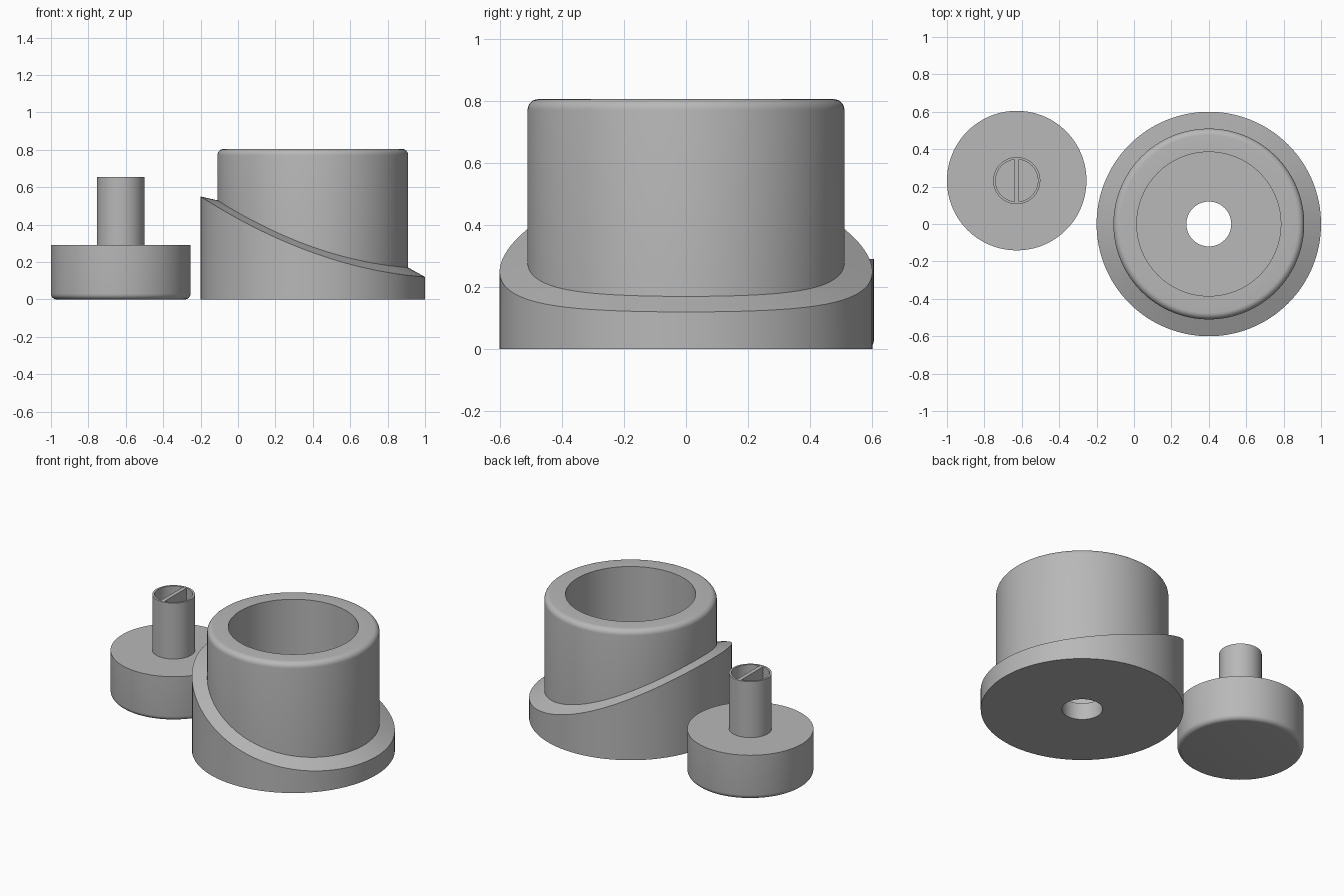
import bpy, bmesh, math

SEGMENTS = 128

cube = bpy.data.objects.get("Cube")
if cube:
    bpy.data.objects.remove(cube, do_unlink=True)

# Single plain grey for every part
grey = bpy.data.materials.new("plain grey")
grey.use_nodes = True
colour = (0.48, 0.48, 0.48, 1)
grey.diffuse_color = colour
grey.node_tree.nodes["Principled BSDF"].inputs["Base Color"].default_value = colour


def finish(bm, name, location):
    bmesh.ops.remove_doubles(bm, verts=bm.verts, dist=1e-5)
    bmesh.ops.recalc_face_normals(bm, faces=bm.faces)
    mesh = bpy.data.meshes.new(name)
    bm.to_mesh(mesh)
    bm.free()
    obj = bpy.data.objects.new(name, mesh)
    obj.location = location
    mesh.materials.append(grey)
    bpy.context.collection.objects.link(obj)
    bpy.ops.object.select_all(action="DESELECT")
    obj.select_set(True)
    bpy.context.view_layer.objects.active = obj
    bpy.ops.object.shade_smooth_by_angle(angle=math.radians(25))
    return obj


def lathe(name, profile, location, closed=False):
    """Revolve (radius, height) points; a height may be a function of cos(angle)."""
    bm = bmesh.new()
    rings = []
    for i in range(SEGMENTS):
        a = math.tau * i / SEGMENTS
        c, s = math.cos(a), math.sin(a)
        rings.append([bm.verts.new((r * c, r * s, z(c) if callable(z) else z))
                      for r, z in profile])
    count = len(profile)
    for i, ring in enumerate(rings):
        after = rings[(i + 1) % SEGMENTS]
        for j in range(count if closed else count - 1):
            k = (j + 1) % count
            bm.faces.new((ring[j], after[j], after[k], ring[k]))
    return finish(bm, name, location)


def fillet(r, z, size, start, steps=6):
    """Quarter circle of profile points around centre (r, z)."""
    return [(r + size * math.cos(start + math.pi / 2 * i / steps),
             z + size * math.sin(start + math.pi / 2 * i / steps))
            for i in range(steps + 1)]


# Cam body: sloping collar, upright cylinder, bore and floor hole
def collar_outer(u):
    return 0.25 - 0.215 * u + 0.085 * u * u


def collar_inner(u):
    return 0.28 - 0.18 * u + 0.07 * u * u


body = [(0.12, 0), (0.6, 0), (0.6, collar_outer), (0.51, collar_inner)]
body += fillet(0.475, 0.77, 0.035, 0)
body += [(0.385, 0.805), (0.385, 0.11), (0.12, 0.11)]
lathe("cam_body", body, (0.4, 0, 0), closed=True)

# Knob: round base with a hollow post
knob_at = (-0.627, 0.232, 0)
knob = [(0, 0)] + fillet(0.343, 0.03, 0.03, -math.pi / 2)
knob += [(0.373, 0.29), (0.126, 0.29), (0.126, 0.655),
         (0.113, 0.655), (0.113, 0.3), (0, 0.3)]
lathe("knob_with_post", knob, knob_at)

# Thin wall dividing the hollow post
bm = bmesh.new()
bmesh.ops.create_cube(bm, size=1)
bmesh.ops.scale(bm, vec=(0.026, 0.232, 0.36), verts=bm.verts)
finish(bm, "post_divider", (knob_at[0], knob_at[1], 0.474))
